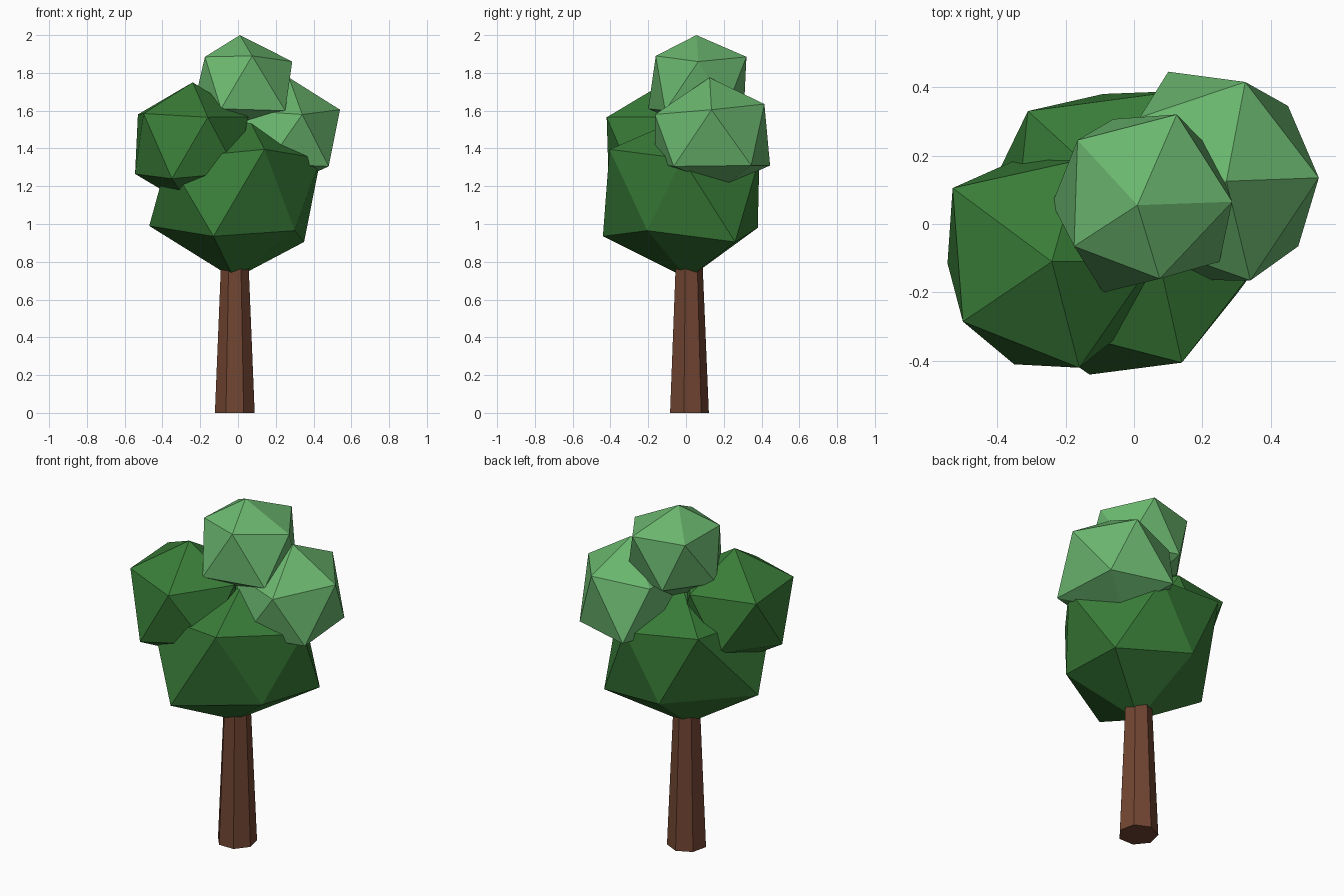
import bpy, bmesh
from mathutils import Vector, Matrix

if "Cube" in bpy.data.objects:
    bpy.data.objects.remove(bpy.data.objects["Cube"])


def material(name, rgb):
    m = bpy.data.materials.new(name)
    m.diffuse_color = (*rgb, 1)
    m.use_nodes = True
    m.node_tree.nodes["Principled BSDF"].inputs["Base Color"].default_value = m.diffuse_color
    return m


dark = material("dark_green", (0.041, 0.205, 0.039))
light = material("light_green", (0.144, 0.468, 0.156))
bark = material("bark_brown", (0.165, 0.060, 0.032))


def add_object(name, bm, mat):
    bmesh.ops.recalc_face_normals(bm, faces=bm.faces)
    mesh = bpy.data.meshes.new(name)
    bm.to_mesh(mesh)
    bm.free()
    mesh.materials.append(mat)
    ob = bpy.data.objects.new(name, mesh)
    bpy.context.collection.objects.link(ob)
    return ob


def leaf_clump(name, centre, radii, mat, pulls):
    """Faceted icosahedron; each pull moves its nearest corner for an uneven shape."""
    bm = bmesh.new()
    bmesh.ops.create_icosphere(bm, subdivisions=1, radius=1)
    bm.transform(Matrix.Translation(centre) @ Matrix.Diagonal((*radii, 1)))
    home = {v: v.co.copy() for v in bm.verts}
    for p in map(Vector, pulls):
        v = min(home, key=lambda k: (home[k] - p).length)
        v.co = p
    add_object(name, bm, mat)


# tapered seven-sided trunk, running up into the leaves
bm = bmesh.new()
bmesh.ops.create_cone(bm, cap_ends=True, segments=7, radius1=0.108, radius2=0.066, depth=1.0)
bm.transform(Matrix.Translation((-0.017, 0.013, 0.5)))
add_object("trunk", bm, bark)

# main crown
leaf_clump("main_leaves", (-0.01, -0.02, 1.15), (0.5, 0.48, 0.44), dark, [
    (0.05, 0.0, 1.57), (-0.02, 0.01, 0.71),
    (-0.47, 0.0, 0.99), (-0.13, -0.44, 0.935), (0.30, -0.205, 0.965),
    (0.35, 0.26, 0.905), (-0.09, 0.38, 0.98),
    (0.14, -0.405, 1.395), (-0.31, 0.33, 1.4)])

# dark clump on the left
leaf_clump("left_leaves", (-0.25, -0.11, 1.42), (0.34, 0.35, 0.33), dark, [
    (-0.24, -0.11, 1.75), (-0.5, -0.285, 1.585), (-0.53, 0.105, 1.58),
    (-0.16, -0.42, 1.565), (-0.545, -0.115, 1.265), (-0.35, -0.41, 1.24)])

# light clump on the right
leaf_clump("right_leaves", (0.245, 0.13, 1.46), (0.315, 0.345, 0.315), light, [
    (0.27, 0.125, 1.775), (0.54, 0.135, 1.605), (0.325, 0.415, 1.635),
    (0.34, -0.165, 1.58), (0.45, 0.345, 1.31), (0.48, -0.065, 1.305),
    (0.10, 0.445, 1.31), (0.25, 0.2, 1.2)])

# light clump on top
leaf_clump("top_leaves", (0.02, 0.06, 1.73), (0.29, 0.29, 0.27), light, [
    (0.01, 0.055, 2.0), (0.287, 0.065, 1.86), (0.125, 0.32, 1.885),
    (-0.165, 0.245, 1.88), (-0.175, -0.065, 1.885), (0.075, -0.16, 1.89),
    (-0.09, -0.2, 1.61), (0.25, -0.11, 1.6)])
